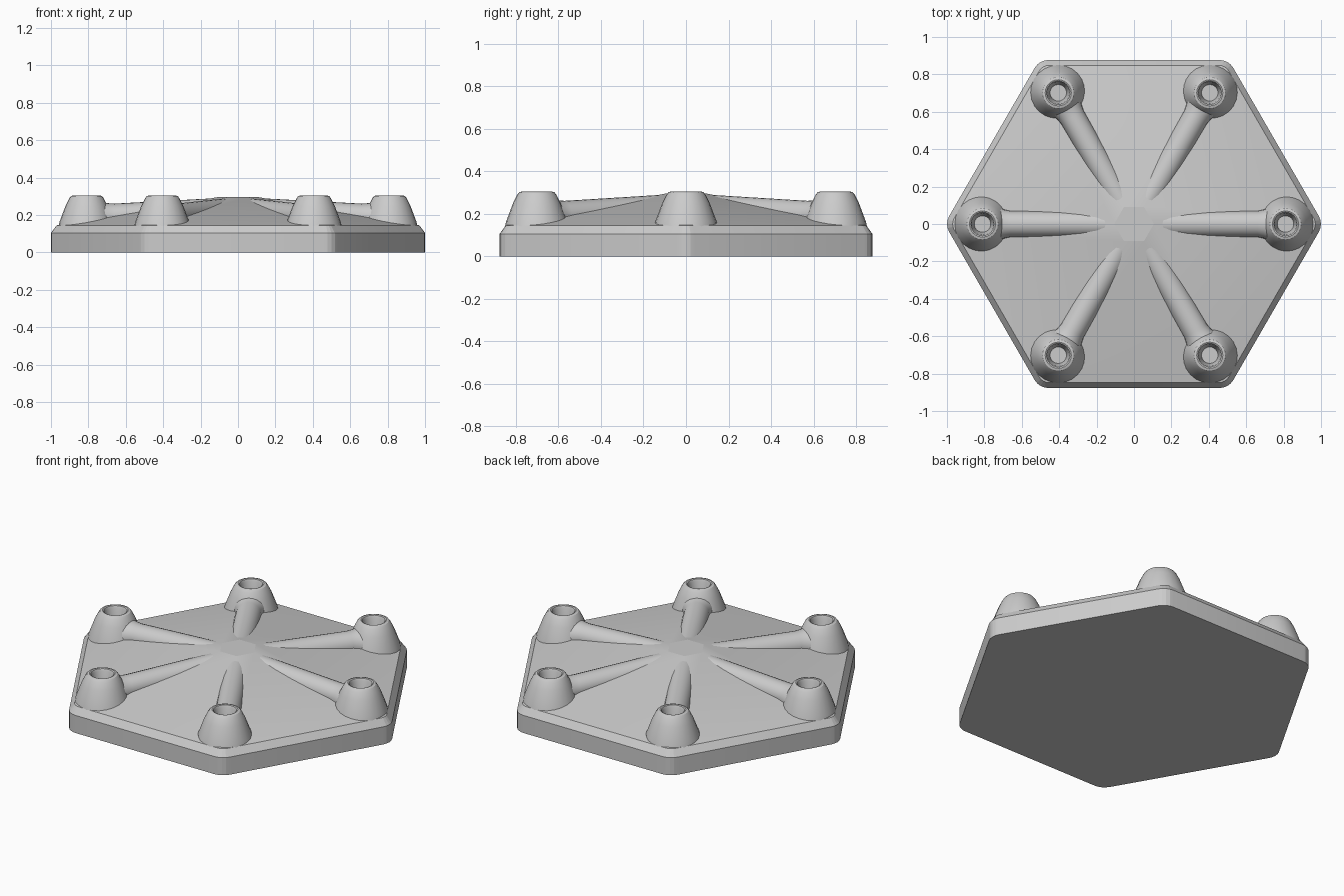
import bpy, bmesh
from math import sin, cos, tan, pi, radians
from mathutils import Vector

if "Cube" in bpy.data.objects:
    bpy.data.objects.remove(bpy.data.objects["Cube"])


def loft(name, rings, cap_start=True, cap_end=True, angle=25):
    """Skin a list of equal-length closed rings into one mesh object."""
    bm = bmesh.new()
    loops = [[bm.verts.new(p) for p in ring] for ring in rings]
    n = len(rings[0])
    for a, b in zip(loops, loops[1:]):
        for i in range(n):
            j = (i + 1) % n
            bm.faces.new((a[i], a[j], b[j], b[i]))
    if cap_start:
        bm.faces.new(loops[0][::-1])
    if cap_end:
        bm.faces.new(loops[-1])
    bmesh.ops.remove_doubles(bm, verts=bm.verts, dist=0.0005)
    bmesh.ops.recalc_face_normals(bm, faces=bm.faces)
    mesh = bpy.data.meshes.new(name)
    bm.to_mesh(mesh)
    bm.free()
    obj = bpy.data.objects.new(name, mesh)
    bpy.context.collection.objects.link(obj)
    bpy.ops.object.select_all(action='DESELECT')
    obj.select_set(True)
    bpy.context.view_layer.objects.active = obj
    bpy.ops.object.shade_smooth_by_angle(angle=radians(angle))
    return obj


def rounded_hex(apothem, fillet, z, steps=4):
    """Hexagon with points on the x axis and rounded corners."""
    pts = []
    centre = (apothem - fillet) / cos(pi / 6)
    for k in range(6):
        a = k * pi / 3
        for s in range(steps + 1):
            t = a - pi / 6 + s / steps * pi / 3
            pts.append((centre * cos(a) + fillet * cos(t),
                        centre * sin(a) + fillet * sin(t), z))
    return pts


def circle(cx, radius, z, n=24):
    return [(cx + radius * cos(2 * pi * i / n), radius * sin(2 * pi * i / n), z)
            for i in range(n)]


def rib_ring(x, z, radius, n=24):
    return [(x, radius * cos(2 * pi * i / n), z + radius * sin(2 * pi * i / n))
            for i in range(n)]


# Hexagonal plate: straight wall, chamfer, shallow pyramid, flat centre
loft("hex_plate", [rounded_hex(0.877, 0.085, 0),
                   rounded_hex(0.877, 0.085, 0.105),
                   rounded_hex(0.848, 0.06, 0.145),
                   rounded_hex(0.092, 0.0, 0.296)], angle=8)

# Hollow boss profile (radius, height) from outside base to hole floor
boss = [(0.152, 0.13), (0.144, 0.165), (0.112, 0.25), (0.092, 0.29),
        (0.083, 0.301), (0.070, 0.305), (0.063, 0.302), (0.058, 0.29),
        (0.044, 0.19)]
# Rib stations (x, axis height, radius), flaring into the boss
rib = [(0.08, 0.222, 0.07), (0.66, 0.191, 0.07), (0.69, 0.187, 0.076),
       (0.72, 0.181, 0.086), (0.745, 0.175, 0.098)]

for k in range(6):
    parts = [
        loft(f"hollow_boss_{k + 1}", [circle(0.81, r, z) for r, z in boss], angle=30),
        loft(f"radial_rib_{k + 1}", [rib_ring(x, z, r) for x, z, r in rib], angle=30),
    ]
    for obj in parts:
        obj.rotation_euler.z = k * pi / 3
